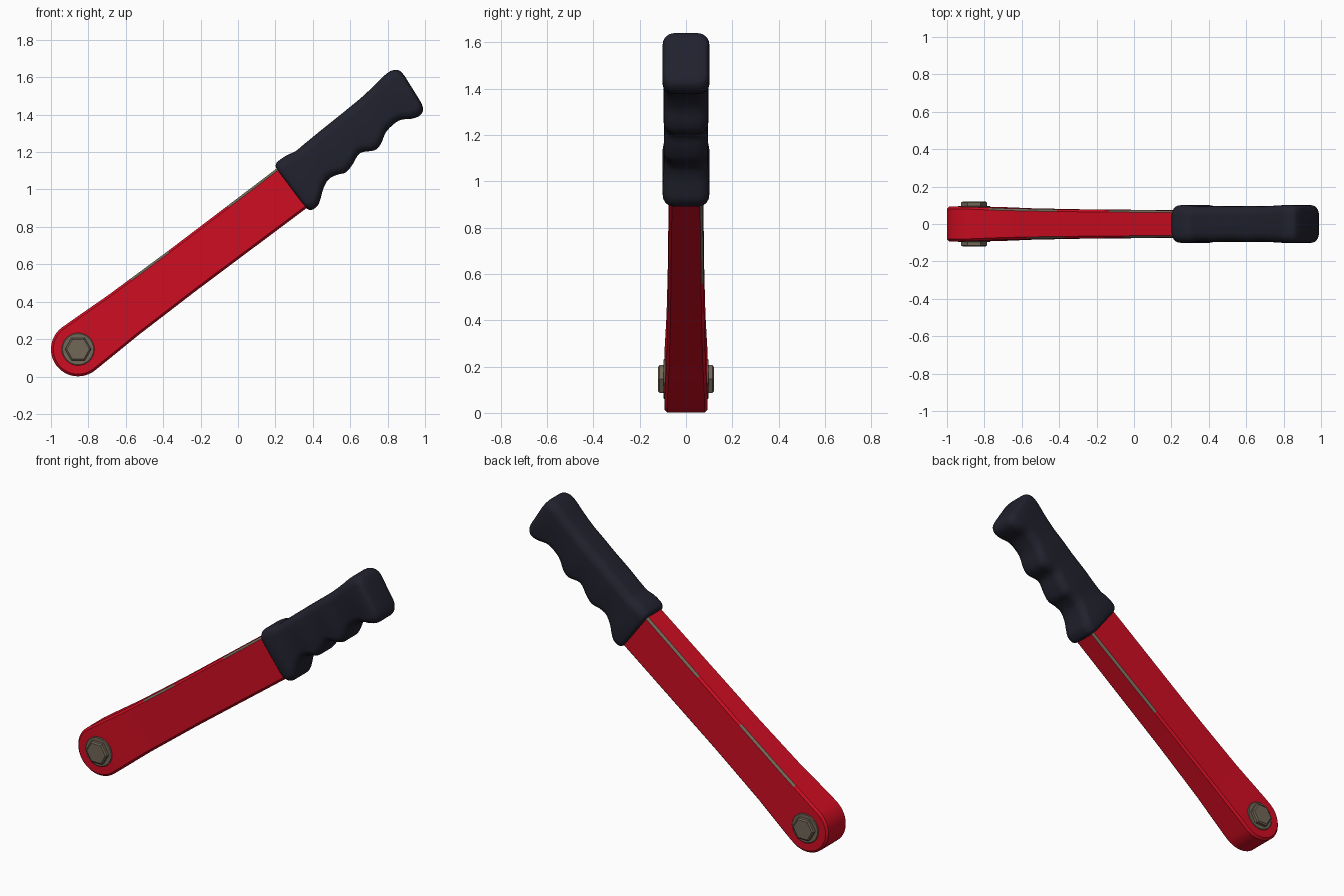
import bpy, bmesh, math
from mathutils import Vector

if "Cube" in bpy.data.objects:
    bpy.data.objects.remove(bpy.data.objects["Cube"])

ANG = math.radians(37)
C, S = math.cos(ANG), math.sin(ANG)
PX, PZ = -0.855, 0.146          # pivot of the lever


def place(s, t, y):
    """Lever coordinates (along, across, sideways) to world."""
    return Vector((PX + C * s - S * t, y, PZ + S * s + C * t))


def material(name, rgb):
    m = bpy.data.materials.new(name)
    m.diffuse_color = (*rgb, 1)
    m.use_nodes = True
    m.node_tree.nodes["Principled BSDF"].inputs["Base Color"].default_value = m.diffuse_color
    return m


RED = material("red paint", (0.62, 0.004, 0.016))
METAL = material("worn metal", (0.165, 0.135, 0.095))
RUBBER = material("dark rubber", (0.015, 0.0155, 0.027))


def finish(bm, name, mats, angle):
    bmesh.ops.recalc_face_normals(bm, faces=bm.faces)
    me = bpy.data.meshes.new(name)
    bm.to_mesh(me)
    bm.free()
    ob = bpy.data.objects.new(name, me)
    bpy.context.collection.objects.link(ob)
    for m in mats:
        me.materials.append(m)
    bpy.ops.object.select_all(action='DESELECT')
    ob.select_set(True)
    bpy.context.view_layer.objects.active = ob
    bpy.ops.object.shade_smooth_by_angle(angle=math.radians(angle))
    return ob


def lerp_table(table, x):
    for (a, va), (b, vb) in zip(table, table[1:]):
        if x <= b:
            return va + (vb - va) * max(0, (x - a) / (b - a))
    return table[-1][1]


# --- lever bar: round-ended, tapering in thickness, chamfered edges
THICK = [(-0.15, 0.093), (0.05, 0.092), (0.3, 0.084), (0.6, 0.079), (1.5, 0.072)]
WIDTH = [(0, 0.145), (0.12, 0.141), (0.3, 0.134), (0.7, 0.130), (1.5, 0.133)]
WEAR = {(1, 1): [(0.2, 0.66), (1.0, 1.5)],      # (top?, side): worn stretches
        (1, -1): [(0.45, 0.7), (1.12, 1.5)],
        (-1, 1): [(0.85, 1.5)],
        (-1, -1): []}


def half_outline(inset, sign):
    pts = []
    for i in range(13):
        a = math.pi / 2 * i / 12
        r = 0.145 - inset
        pts.append((-r * math.cos(a), sign * r * math.sin(a)))
    for i in range(1, 31):
        s = 1.5 * i / 30
        pts.append((s, sign * (lerp_table(WIDTH, s) - inset)))
    return pts


bm = bmesh.new()
CH = 0.012
rings = []
for inset, side in ((CH, -1), (0, -1), (0, 1), (CH, 1)):
    pts = half_outline(inset, 1)[::-1] + half_outline(inset, -1)[1:]
    ring = []
    for s, t in pts:
        y = lerp_table(THICK, s) - (0 if inset else CH)
        ring.append(bm.verts.new(place(s, t, side * y)))
    rings.append((ring, pts))
n = len(rings[0][0])
for k in range(3):
    (ra, pts), rb = rings[k], rings[k + 1][0]
    for i in range(n):
        j = (i + 1) % n
        f = bm.faces.new((ra[i], ra[j], rb[j], rb[i]))
        s, t = (pts[i][0] + pts[j][0]) / 2, (pts[i][1] + pts[j][1]) / 2
        if k != 1 and j:                        # chamfer faces may be worn
            spans = WEAR[(1 if t > 0 else -1, -1 if k == 0 else 1)]
            if any(a < s < b for a, b in spans):
                f.material_index = 1
for ring, _ in (rings[0], rings[3]):            # broad faces
    for i in range(n // 2):
        vs = [ring[i], ring[i + 1], ring[n - 2 - i], ring[n - 1 - i]]
        bm.faces.new(list(dict.fromkeys(vs)))
finish(bm, "lever_bar", [RED, METAL], 30)

# --- grip: rounded-rectangle loft with finger grooves (s, bottom, top, half thickness)
STATIONS = [
    (1.428, -0.128, 0.130, 0.080), (1.434, -0.146, 0.148, 0.092),
    (1.452, -0.159, 0.158, 0.099), (1.490, -0.156, 0.159, 0.101),
    (1.525, -0.133, 0.155, 0.099), (1.563, -0.104, 0.146, 0.096),
    (1.615, -0.081, 0.148, 0.094), (1.665, -0.088, 0.150, 0.095),
    (1.712, -0.106, 0.152, 0.096), (1.765, -0.095, 0.154, 0.095),
    (1.835, -0.070, 0.156, 0.094), (1.905, -0.104, 0.158, 0.096),
    (1.952, -0.098, 0.160, 0.096), (2.019, -0.062, 0.163, 0.095),
    (2.106, -0.056, 0.172, 0.098), (2.170, -0.089, 0.182, 0.101),
    (2.215, -0.102, 0.183, 0.101), (2.245, -0.094, 0.170, 0.096),
    (2.259, -0.076, 0.150, 0.084), (2.265, -0.045, 0.115, 0.055)]


def catmull(p, q, r, w, u):
    return [0.5 * (2 * b + (c - a) * u + (2 * a - 5 * b + 4 * c - d) * u * u
                   + (3 * b - a - 3 * c + d) * u ** 3) for a, b, c, d in zip(p, q, r, w)]


rows = []
last = len(STATIONS) - 1
for i in range(last):
    quad = [STATIONS[min(max(i + k, 0), last)] for k in (-1, 0, 1, 2)]
    rows += [catmull(*quad, u / 4) for u in range(4)]
rows.append(STATIONS[-1])

bm = bmesh.new()
prev = None
for idx, (s, lo, hi, hy) in enumerate(rows):
    r = min(0.05, hy * 0.6)
    mid, hh = (lo + hi) / 2, (hi - lo) / 2
    tilt = 0.09 * max(0, (s - 2.1) / 0.165)     # the butt end leans slightly
    ring = []
    for q, (sy, st) in enumerate(((1, 1), (-1, 1), (-1, -1), (1, -1))):
        for k in range(7):
            a = math.pi / 2 * (q + k / 6)
            y = sy * (hy - r) + r * math.cos(a)
            t = mid + st * (hh - r) + r * math.sin(a)
            ring.append(bm.verts.new(place(s + tilt * (t - 0.02), t, y)))
    if prev:
        for i in range(28):
            j = (i + 1) % 28
            bm.faces.new((prev[i], prev[j], ring[j], ring[i]))
    if idx in (0, len(rows) - 1):
        bm.faces.new(ring)
    prev = ring
finish(bm, "rubber_grip", [RUBBER], 60)


# --- pivot bolt: washer and hex head on each side
def disc_stack(name, sides, levels, side):
    """Stack of (radius, y) rings around the pivot, closed at the outer end."""
    bm = bmesh.new()
    prev = None
    for r, y in levels:
        ring = [bm.verts.new((PX + r * math.cos(2 * math.pi * i / sides), side * y,
                              PZ + r * math.sin(2 * math.pi * i / sides)))
                for i in range(sides)]
        if prev:
            for i in range(sides):
                j = (i + 1) % sides
                bm.faces.new((prev[i], prev[j], ring[j], ring[i]))
        else:
            bm.faces.new(ring)
        prev = ring
    bm.faces.new(prev)
    finish(bm, name, [METAL], 30)


for side, label in ((-1, "front"), (1, "back")):
    disc_stack("washer_" + label, 32, [(0.087, 0.08), (0.087, 0.094), (0.083, 0.097)], side)
    disc_stack("hex_head_" + label, 6, [(0.070, 0.085), (0.070, 0.114), (0.061, 0.120)], side)
